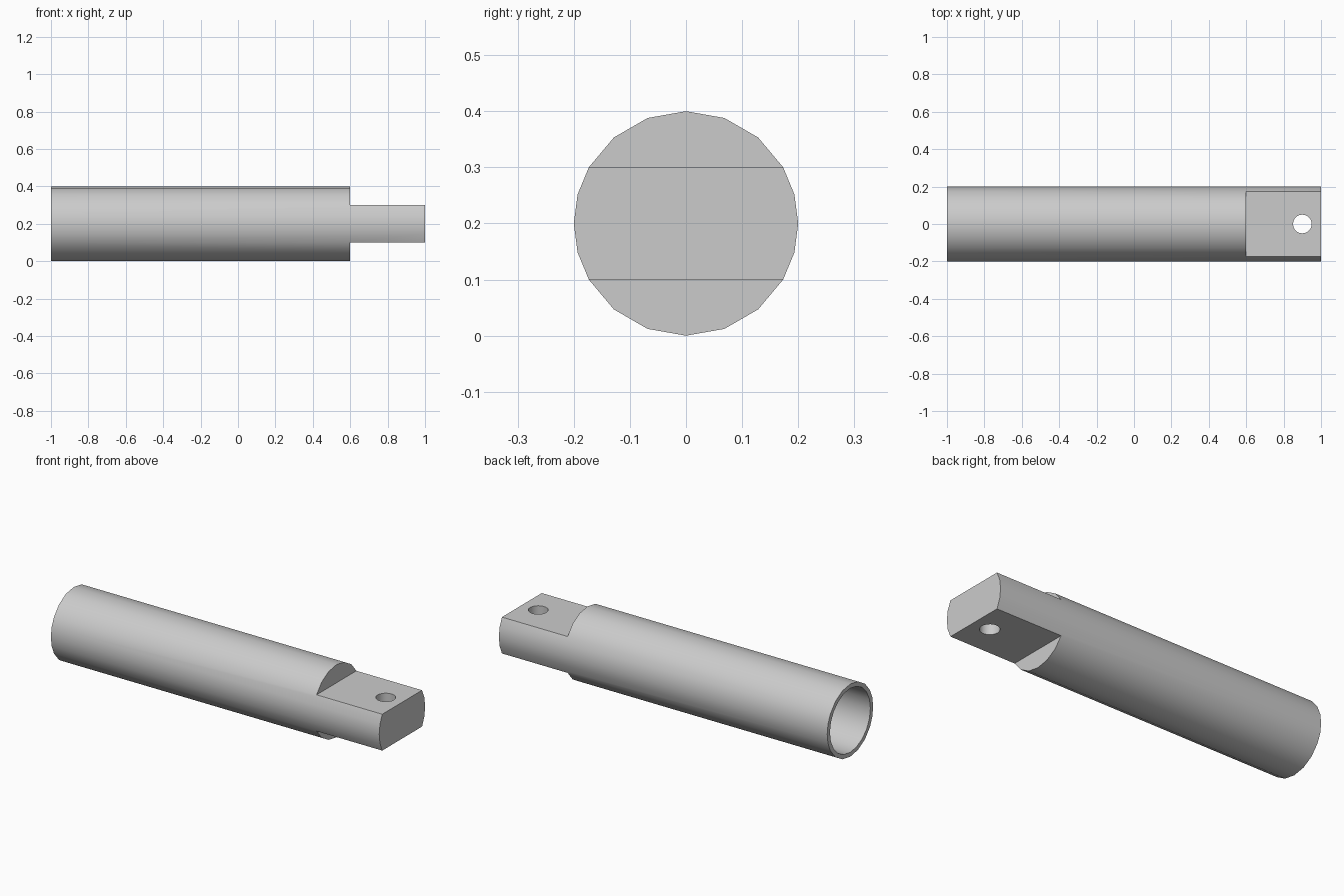
import bpy
import bmesh
from math import cos, sin, radians
from mathutils import Matrix

cube = bpy.data.objects.get("Cube")
if cube:
    bpy.data.objects.remove(cube)

RADIUS, BORE, AXIS = 0.2, 0.176, 0.2
STEP_X, BORE_END = 0.6, 0.5

steel = bpy.data.materials.new("grey_steel")
steel.use_nodes = True
steel.diffuse_color = (0.6, 0.6, 0.6, 1)
steel.node_tree.nodes["Principled BSDF"].inputs["Base Color"].default_value = (0.6, 0.6, 0.6, 1)


def new_object(name, bm):
    bmesh.ops.recalc_face_normals(bm, faces=bm.faces)
    mesh = bpy.data.meshes.new(name)
    bm.to_mesh(mesh)
    bm.free()
    mesh.materials.append(steel)
    obj = bpy.data.objects.new(name, mesh)
    bpy.context.collection.objects.link(obj)
    return obj


def rod(name, radius, x0, x1, angles):
    """Prism along x whose section has a corner at each angle."""
    bm = bmesh.new()
    ring = [bm.verts.new((x0, radius * cos(radians(a)), AXIS + radius * sin(radians(a))))
            for a in angles]
    face = bm.faces.new(ring)
    ends = bmesh.ops.extrude_face_region(bm, geom=[face], use_keep_orig=True)
    moved = [v for v in ends["geom"] if isinstance(v, bmesh.types.BMVert)]
    bmesh.ops.translate(bm, verts=moved, vec=(x1 - x0, 0, 0))
    return new_object(name, bm)


def cut(target, cutter):
    cutter.hide_render = True
    mod = target.modifiers.new(cutter.name, 'BOOLEAN')
    mod.operation = 'DIFFERENCE'
    mod.solver = 'EXACT'
    mod.object = cutter
    bpy.context.view_layer.objects.active = target
    bpy.ops.object.modifier_apply(modifier=mod.name)
    bpy.data.objects.remove(cutter)


# Round shaft: wide facets above and below, finer ones on the two sides
section = [s + a for s in (0, 180) for a in (-30, -15, 0, 15, 30, 50, 70, 90, 110, 130)]
shaft = rod("shaft", RADIUS, -1, 1, section)

# Flats above and below the tang
for name, z in (("upper_flat", 0.5), ("lower_flat", -0.1)):
    bm = bmesh.new()
    bmesh.ops.create_cube(bm, size=0.4, matrix=Matrix.Translation((STEP_X + 0.3, 0, z))
                          @ Matrix.Diagonal((1.5, 2, 1, 1)))
    cut(shaft, new_object(name, bm))

# Hollow bore from the open end
cut(shaft, rod("bore", BORE, -1.1, BORE_END, range(0, 360, 18)))

# Pin hole through the tang
bm = bmesh.new()
bmesh.ops.create_cone(bm, cap_ends=True, segments=20, radius1=0.05, radius2=0.05, depth=0.6,
                      matrix=Matrix.Translation((0.9, 0, AXIS)))
cut(shaft, new_object("pin_hole", bm))

bpy.ops.object.select_all(action='DESELECT')
shaft.select_set(True)
bpy.context.view_layer.objects.active = shaft
bpy.ops.object.shade_smooth_by_angle(angle=radians(35))
